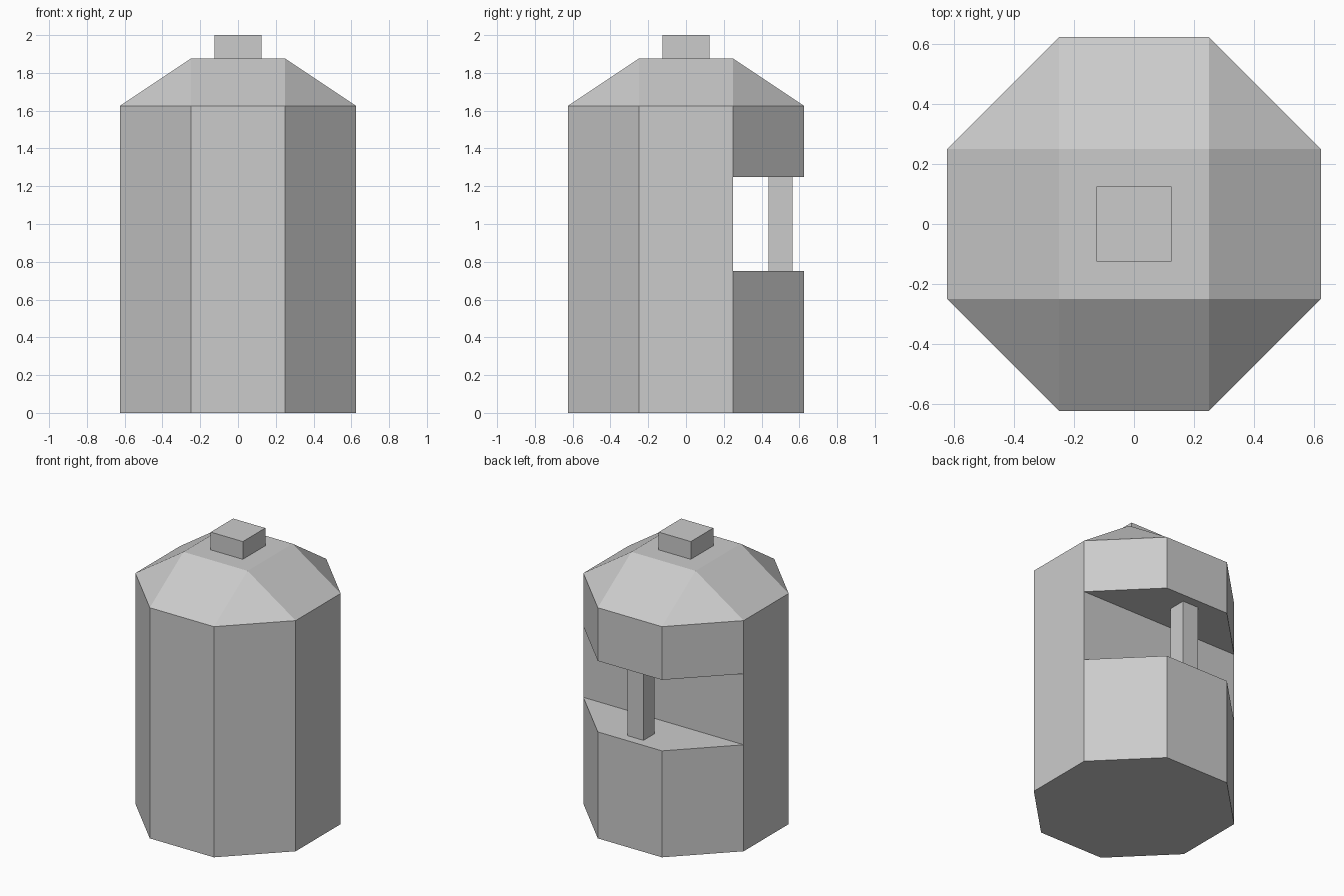
import bpy, bmesh, math

if "Cube" in bpy.data.objects:
    bpy.data.objects.remove(bpy.data.objects["Cube"])

A, R = 0.25, 0.625
OCTAGON = [(R, -A), (R, A), (A, R), (-A, R), (-R, A), (-R, -A), (-A, -R), (A, -R)]
BACK_SIDES = (1, 2, 3)


def finish(name, bm):
    bmesh.ops.recalc_face_normals(bm, faces=bm.faces[:])
    mesh = bpy.data.meshes.new(name)
    bm.to_mesh(mesh)
    bm.free()
    obj = bpy.data.objects.new(name, mesh)
    bpy.context.collection.objects.link(obj)
    return obj


def box(name, lo, hi):
    bm = bmesh.new()
    bmesh.ops.create_cube(bm, size=1)
    for v in bm.verts:
        v.co = [(a + b) / 2 + c * (b - a) for a, b, c in zip(lo, hi, v.co)]
    return finish(name, bm)


# Octagonal body with a notch open at the back
bm = bmesh.new()
rings = [[bm.verts.new((x, y, z)) for x, y in OCTAGON] for z in (0, 0.75, 1.25, 1.625)]
for level, (low, high) in enumerate(zip(rings, rings[1:])):
    for i in range(8):
        if level == 1 and i in BACK_SIDES:
            continue
        j = (i + 1) % 8
        bm.faces.new((low[i], low[j], high[j], high[i]))
bm.faces.new(rings[0])

# Notch floor, ceiling and inner wall
bm.faces.new(rings[1][1:5])
bm.faces.new(rings[2][1:5])
bm.faces.new((rings[1][1], rings[1][4], rings[2][4], rings[2][1]))

# Sloped roof narrowing to a flat square
square = [bm.verts.new((x, y, 1.875)) for x, y in ((A, A), (-A, A), (-A, -A), (A, -A))]
bm.faces.new(square)
for i in range(8):
    j = (i + 1) % 8
    corners = [rings[3][i], rings[3][j], square[(j + 7) % 8 // 2], square[(i + 7) % 8 // 2]]
    bm.faces.new(list(dict.fromkeys(corners)))

# Merge the coplanar wall strips
bmesh.ops.dissolve_limit(bm, angle_limit=math.radians(1), verts=bm.verts[:], edges=bm.edges[:])
finish("body", bm)

# Post in the notch and cap on the roof
box("notch_post", (-0.0625, 0.4375, 0.75), (0.0625, 0.5625, 1.25))
box("top_cap", (-0.125, -0.125, 1.875), (0.125, 0.125, 2.0))
